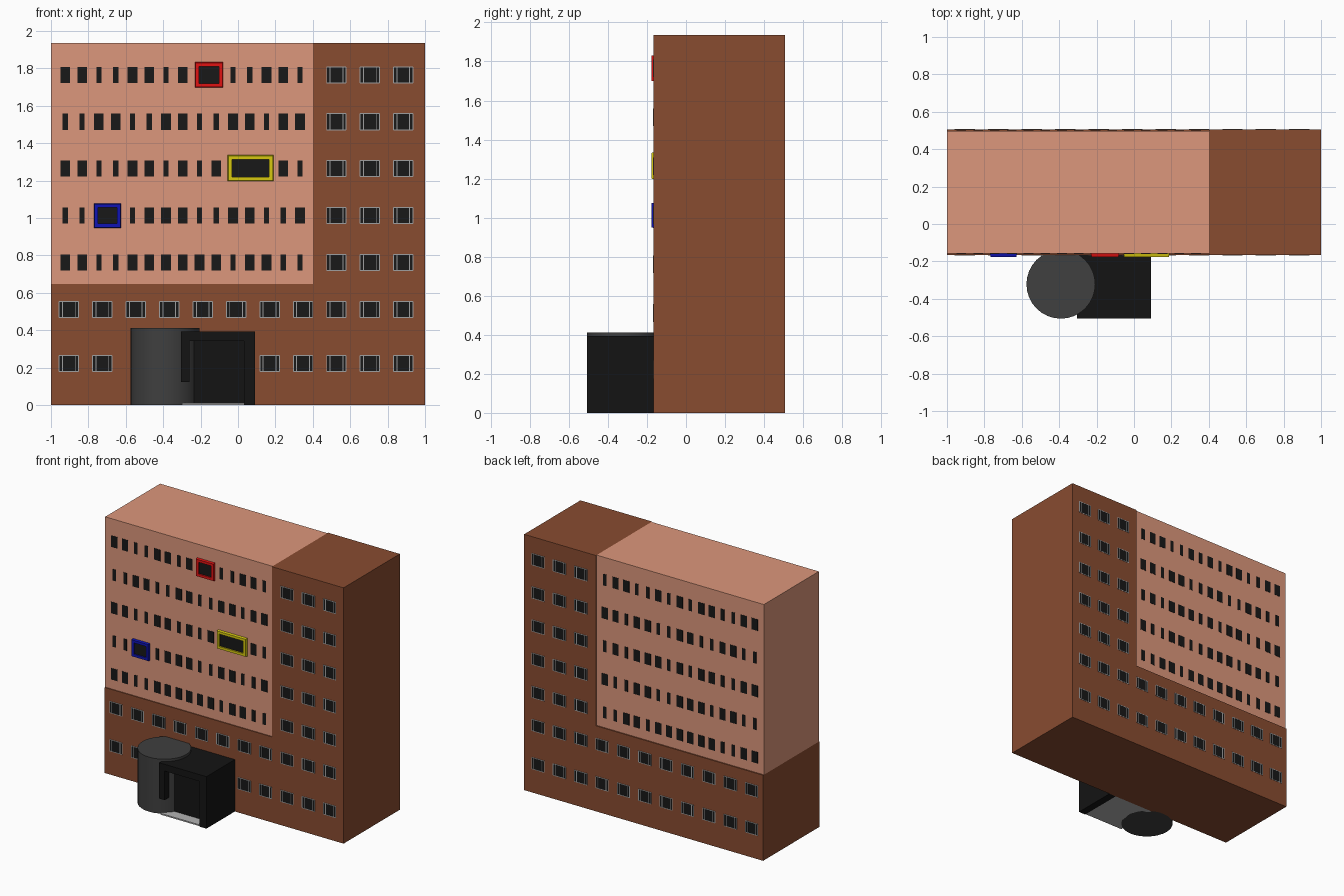
import bpy, bmesh
from mathutils import Matrix, Vector

if "Cube" in bpy.data.objects:
    bpy.data.objects.remove(bpy.data.objects["Cube"])


def material(name, r, g, b):
    m = bpy.data.materials.new(name)
    m.diffuse_color = (r, g, b, 1)
    m.use_nodes = True
    m.node_tree.nodes["Principled BSDF"].inputs["Base Color"].default_value = m.diffuse_color
    return m


BROWN = material("brown_brick", .25, .072, .03)
SALMON = material("salmon_render", .72, .31, .20)
GLASS = material("dark_glass", .009, .009, .009)
TRIM = material("grey_trim", .35, .35, .35)
BLACK = material("black_panel", .007, .007, .007)
CHARCOAL = material("charcoal", .05, .05, .05)
FLOOR = material("floor_grey", .45, .45, .45)
RED = material("red_frame", .75, .006, .006)
YELLOW = material("yellow_frame", .68, .58, .005)
BLUE = material("blue_frame", .005, .007, .46)


def finish(name, bm, mat):
    bmesh.ops.recalc_face_normals(bm, faces=bm.faces)
    me = bpy.data.meshes.new(name)
    bm.to_mesh(me)
    bm.free()
    me.materials.append(mat)
    ob = bpy.data.objects.new(name, me)
    bpy.context.collection.objects.link(ob)
    return ob


def boxes(name, items, mat):
    """One object made of boxes given as (x0, x1, y0, y1, z0, z1)."""
    bm = bmesh.new()
    for x0, x1, y0, y1, z0, z1 in items:
        m = Matrix.Translation(((x0 + x1) / 2, (y0 + y1) / 2, (z0 + z1) / 2))
        bmesh.ops.create_cube(bm, size=1, matrix=m @ Matrix.Diagonal((x1 - x0, y1 - y0, z1 - z0, 1)))
    return finish(name, bm, mat)


F, B = -.166, .506            # brown front and back faces
SF, SB = -.159, .497          # salmon front and back faces
TOP, SPLIT_X, SPLIT_Z = 1.935, .4, .647

# Brown L-shaped block
bm = bmesh.new()
profile = [(-1, 0), (1, 0), (1, TOP), (SPLIT_X, TOP), (SPLIT_X, SPLIT_Z), (-1, SPLIT_Z)]
face = bm.faces.new([bm.verts.new((x, F, z)) for x, z in profile])
ext = bmesh.ops.extrude_face_region(bm, geom=[face])
bmesh.ops.translate(bm, vec=(0, B - F, 0), verts=[v for v in ext["geom"] if isinstance(v, bmesh.types.BMVert)])
finish("brown_block", bm, BROWN)

# Salmon upper block
boxes("salmon_block", [(-1, SPLIT_X, SF, SB, SPLIT_Z, TOP)], SALMON)

# Windows of the brown block
ROWS = [.222] + [.511 + .2508 * i for i in range(6)]
panes, bars = [], []
W, H, T = .052, .043, .005


def brown_window(x, z, y, out):
    def span(d):
        return min(y - out * .005, y + out * d), max(y - out * .005, y + out * d)
    panes.append((x - W, x + W, *span(.001), z - H, z + H))
    for s in (-1, 1):
        for cx in (s * W, s * .034):
            bars.append((x + cx - T / 2, x + cx + T / 2, *span(.002), z - H, z + H))
        bars.append((x - W, x + W, *span(.002), z + s * H - T / 2, z + s * H + T / 2))


for r, z in enumerate(ROWS):
    for c in range(11):
        x = -.904 + .1788 * c
        if r > 1 and c < 8:
            continue
        if not (r == 0 and 2 <= c <= 5):      # entrance covers these
            brown_window(x, z, F, -1)
        brown_window(x, z, B, 1)
boxes("brown_window_glass", panes, GLASS)
boxes("brown_window_frames", bars, TRIM)

# Wide and narrow windows of the salmon block; lower case means front is replaced by a bay
PATTERN = ["WWNNWWWWWWNWWNN",
           "NNwwNWWWNNWWNNW",
           "WWNNWWNWNWwwnWN",
           "NNWWNNWWNNWWNWW",
           "WWNNWWNWnwNNWWN"]
slits = []
for r, row in enumerate(PATTERN):
    z = ROWS[2 + r]
    for c, kind in enumerate(row):
        x = -.923 + .0896 * c
        h = .026 if kind in "Ww" else .014
        if kind.isupper():
            slits.append((x - h, x + h, SF - .002, SF + .005, z - H, z + H))
        slits.append((x - h, x + h, SB - .005, SB + .002, z - H, z + H))
boxes("salmon_window_glass", slits, GLASS)


# Coloured bay frames with chamfered outer edge
def bay(name, x, z, w, h, mat):
    bm = bmesh.new()
    rings = []
    for inset, y in ((0, SF + .003), (.004, -.177), (.023, -.177), (.023, -.165)):
        rings.append([bm.verts.new((x + sx * (w - inset), y, z + sz * (h - inset)))
                      for sx, sz in ((-1, -1), (1, -1), (1, 1), (-1, 1))])
    for a, b in zip(rings, rings[1:]):
        for i in range(4):
            j = (i + 1) % 4
            bm.faces.new((a[i], a[j], b[j], b[i]))
    finish(name + "_bay_frame", bm, mat)
    boxes(name + "_bay_glass", [(x - w + .021, x + w - .021, -.167, SF + .003, z - h + .021, z + h - .021)], GLASS)


bay("red", -.155, 1.765, .076, .068, RED)
bay("yellow", .067, 1.266, .123, .07, YELLOW)
bay("blue", -.698, 1.012, .073, .066, BLUE)

# Entrance drum
bm = bmesh.new()
bmesh.ops.create_cone(bm, cap_ends=True, segments=32, radius1=.184, radius2=.184, depth=.412,
                      matrix=Matrix.Translation((-.391, -.322, .206)))
drum = finish("entrance_drum", bm, CHARCOAL)
bpy.context.view_layer.objects.active = drum
drum.select_set(True)
bpy.ops.object.shade_smooth_by_angle()

# Entrance porch: roof, right wall, hanging left fin, recessed doors
EF = -.506
boxes("porch_roof", [(-.305, .09, EF, F, .342, .393)], BLACK)
boxes("porch_right_wall", [(.032, .09, EF, F, 0, .342)], BLACK)
boxes("porch_left_fin", [(-.305, -.26, EF, -.40, .122, .342)], BLACK)
boxes("porch_doors", [(-.26, .032, -.42, -.40, .01, .342)], BLACK)
boxes("porch_floor", [(-.3, .032, -.5, F, 0, .01)], FLOOR)
